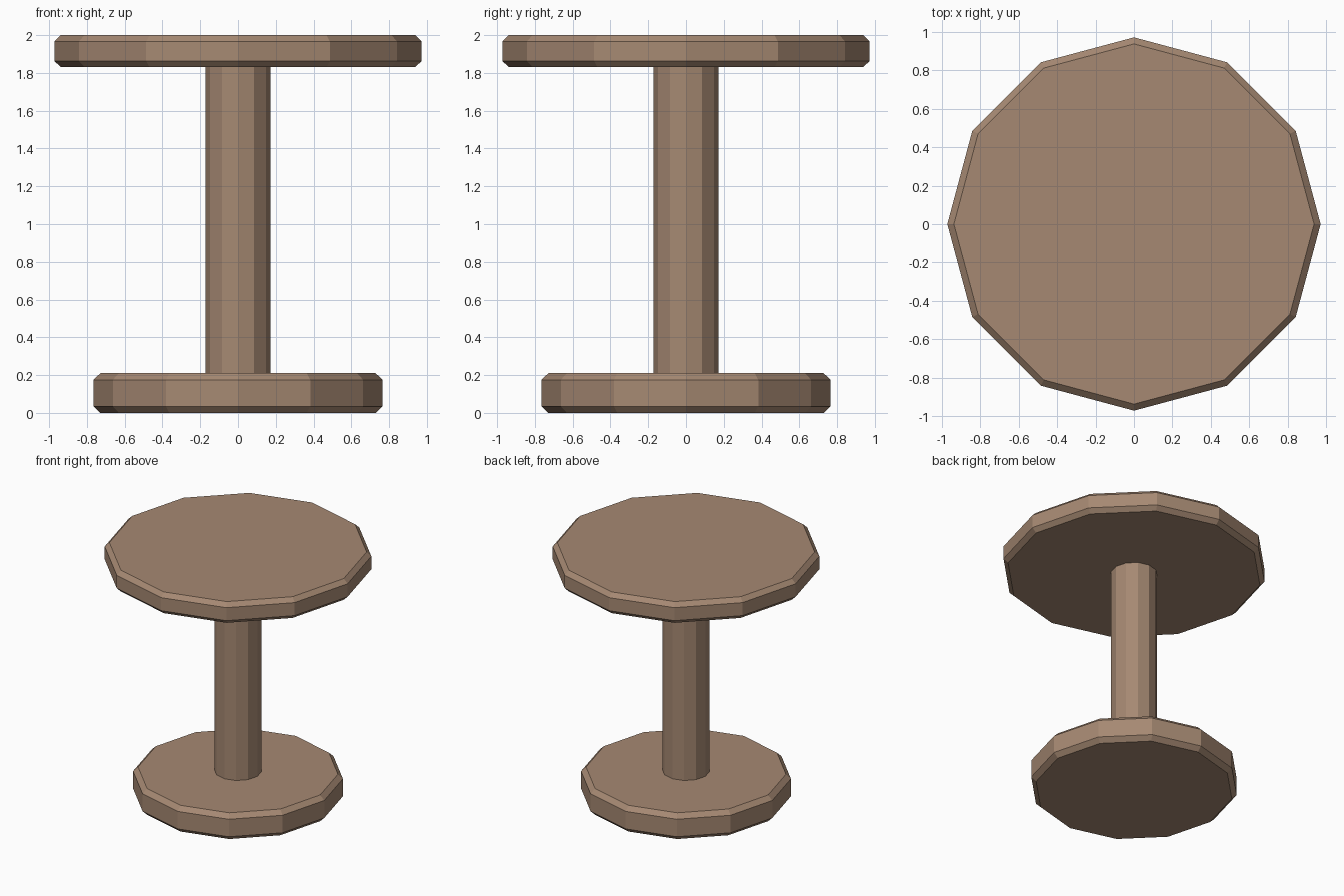
import bpy, bmesh
from math import cos, sin, tau

if "Cube" in bpy.data.objects:
    bpy.data.objects.remove(bpy.data.objects["Cube"])

SIDES = 12

wood = bpy.data.materials.new("wood")
wood.diffuse_color = (0.38, 0.25, 0.17, 1)
wood.use_nodes = True
wood.node_tree.nodes["Principled BSDF"].inputs["Base Color"].default_value = wood.diffuse_color


def turned(name, profile):
    """Closed 12-sided solid from (radius, z) rings, bottom to top."""
    bm = bmesh.new()
    rings = [[bm.verts.new((r * cos(tau * i / SIDES), r * sin(tau * i / SIDES), z))
              for i in range(SIDES)] for r, z in profile]
    for a, b in zip(rings, rings[1:]):
        for i in range(SIDES):
            j = (i + 1) % SIDES
            bm.faces.new((a[i], a[j], b[j], b[i]))
    bm.faces.new(rings[0][::-1])
    bm.faces.new(rings[-1])
    mesh = bpy.data.meshes.new(name)
    bm.to_mesh(mesh)
    bm.free()
    mesh.materials.append(wood)
    obj = bpy.data.objects.new(name, mesh)
    bpy.context.collection.objects.link(obj)
    return obj


def chamfered_disc(name, r, z0, z1, c=0.033):
    inner = r - c * 1.035
    return turned(name, [(inner, z0), (r, z0 + c), (r, z1 - c), (inner, z1)])


# Base, pedestal column and table top
chamfered_disc("base", 0.765, 0.0, 0.21, 0.035)
turned("column", [(0.172, 0.21), (0.172, 1.83)])
chamfered_disc("table_top", 0.972, 1.83, 2.0)
